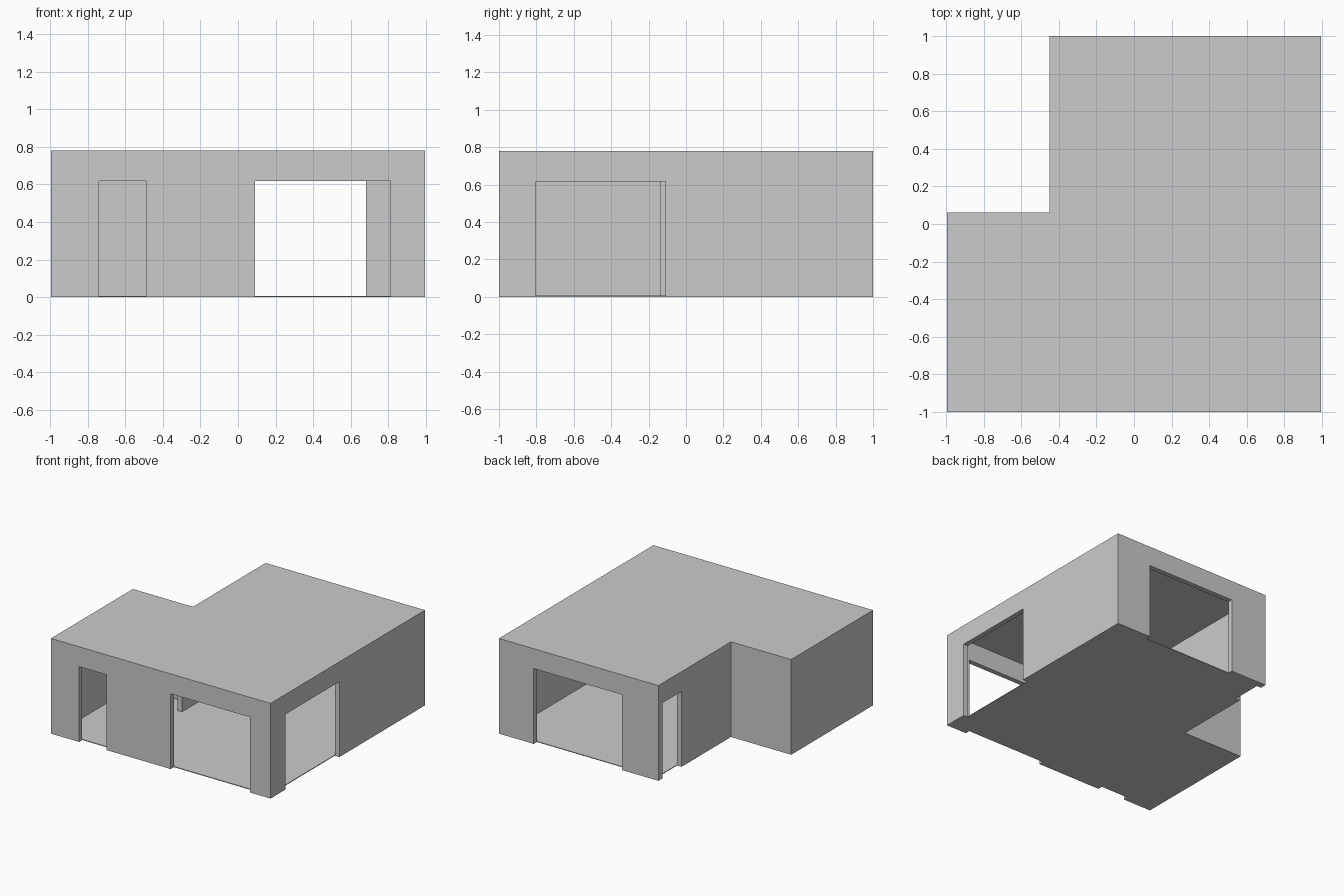
import bpy, bmesh

if "Cube" in bpy.data.objects:
    bpy.data.objects.remove(bpy.data.objects["Cube"])

W, D, H = 0.995, 1.0, 0.78      # half width, half depth, height
T, SLAB, DOOR = 0.04, 0.006, 0.617  # wall thickness, floor/roof thickness, door height
STEP_X, STEP_Y = -0.45, 0.06    # inner corner of the L plan


def prism(name, pts, z0, z1):
    """Extrude a plan outline between two heights."""
    bm = bmesh.new()
    face = bm.faces.new([bm.verts.new((x, y, z0)) for x, y in pts])
    ext = bmesh.ops.extrude_face_region(bm, geom=[face])
    top = [v for v in ext["geom"] if isinstance(v, bmesh.types.BMVert)]
    bmesh.ops.translate(bm, verts=top, vec=(0, 0, z1 - z0))
    bmesh.ops.recalc_face_normals(bm, faces=bm.faces)
    mesh = bpy.data.meshes.new(name)
    bm.to_mesh(mesh)
    bm.free()
    obj = bpy.data.objects.new(name, mesh)
    bpy.context.collection.objects.link(obj)
    return obj


def cut(target, cutter):
    """Subtract a cutter and discard it."""
    cutter.hide_render = True
    mod = target.modifiers.new("cut", 'BOOLEAN')
    mod.operation, mod.solver, mod.object = 'DIFFERENCE', 'EXACT', cutter
    bpy.context.view_layer.objects.active = target
    bpy.ops.object.modifier_apply(modifier=mod.name)
    bpy.data.objects.remove(cutter)


def doorway(x0, x1, y0, y1):
    return prism("doorway_cutter", [(x0, y0), (x1, y0), (x1, y1), (x0, y1)], -0.1, DOOR)


# L-shaped outer block
house = prism("house_shell", [(-W, -D), (W, -D), (W, D), (STEP_X, D),
                              (STEP_X, STEP_Y), (-W, STEP_Y)], 0, H)

# hollow interior, leaving a short partition stub at the inner corner
cut(house, prism("room_cutter", [
    (-W + T, -D + T), (W - T, -D + T), (W - T, D - T), (STEP_X + T, D - T),
    (STEP_X + T, -0.14), (STEP_X, -0.14), (STEP_X, STEP_Y - T),
    (-W + T, STEP_Y - T)], SLAB, H - SLAB))

# doorways: front pair, back, right side, recessed left side
E, O = T + 0.0005, 0.1
for box in [(-0.74, -0.49, -D - O, -D + E),
            (0.09, 0.81, -D - O, -D + E),
            (-0.12, 0.68, D - E, D + O),
            (W - E, W + O, -0.805, -0.11),
            (STEP_X - O, STEP_X + E, 0.70, 0.948)]:
    cut(house, doorway(*box))
